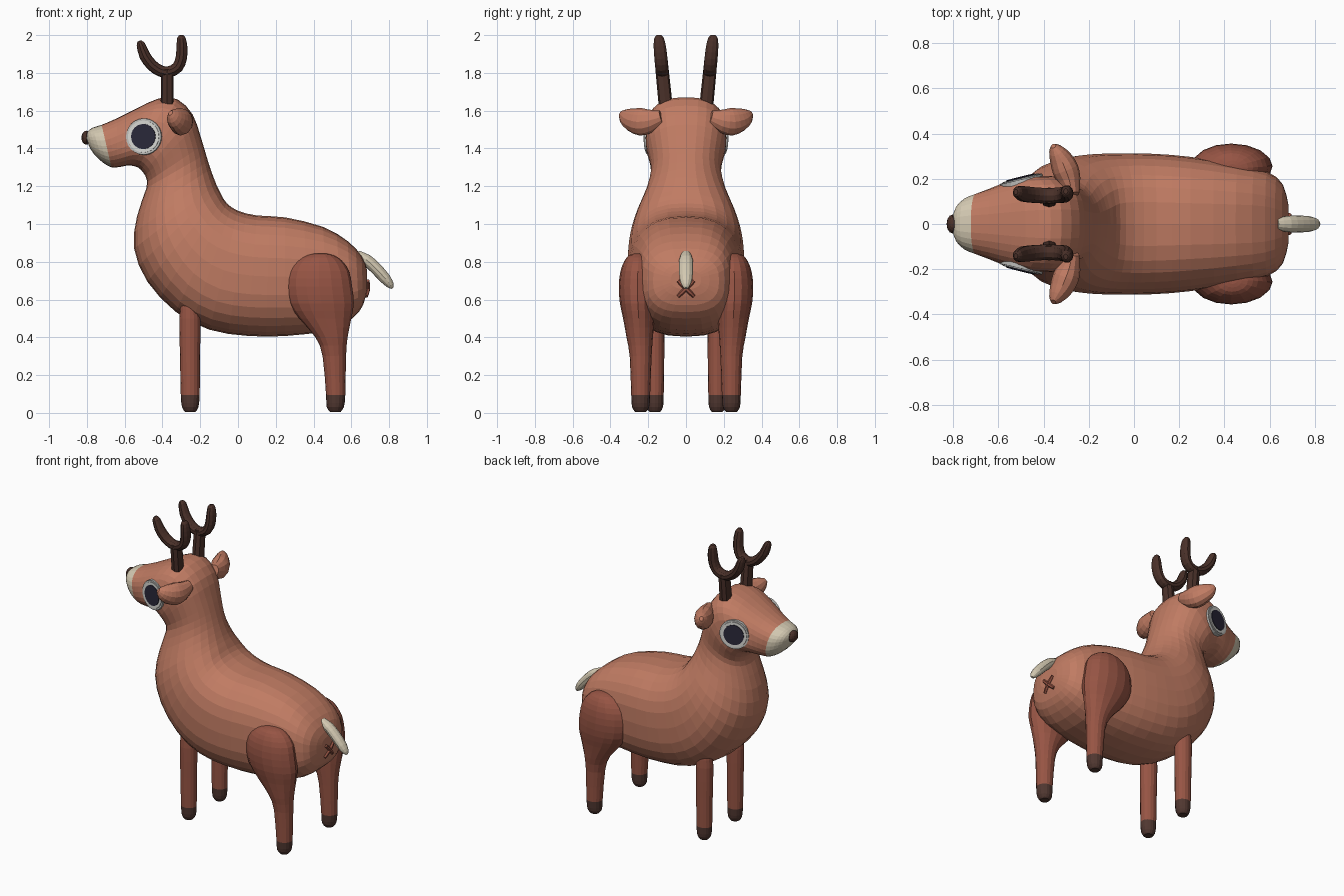
import bpy, bmesh, math
from mathutils import Vector as V, Matrix

cube = bpy.data.objects.get("Cube")
if cube:
    bpy.data.objects.remove(cube, do_unlink=True)


def material(name, rgb):
    m = bpy.data.materials.new(name)
    m.use_nodes = True
    m.diffuse_color = (*rgb, 1)
    m.node_tree.nodes["Principled BSDF"].inputs["Base Color"].default_value = (*rgb, 1)
    return m


COAT = material("tan coat", (0.53, 0.2, 0.125))
LEG = material("red brown leg", (0.31, 0.09, 0.058))
HOOF = material("dark hoof", (0.08, 0.038, 0.03))
HORN = material("dark antler", (0.068, 0.03, 0.022))
CREAM = material("cream", (0.65, 0.58, 0.44))
EYE = material("eye white", (0.66, 0.66, 0.63))
RIM = material("eye rim grey", (0.5, 0.5, 0.48))
PUPIL = material("pupil", (0.022, 0.02, 0.04))


def finish(name, bm, mats, rule=None):
    bmesh.ops.recalc_face_normals(bm, faces=bm.faces)
    if rule:
        for f in bm.faces:
            f.material_index = rule(f.calc_center_median())
    me = bpy.data.meshes.new(name)
    bm.to_mesh(me)
    bm.free()
    for m in mats:
        me.materials.append(m)
    ob = bpy.data.objects.new(name, me)
    bpy.context.collection.objects.link(ob)


def refine(rings):
    """Add a smoothly interpolated ring between each pair."""
    out = [rings[0]]
    for i in range(1, len(rings)):
        a, b = rings[max(i - 2, 0)], rings[min(i + 1, len(rings) - 1)]
        near = zip(a, rings[i - 1], rings[i], b)
        out.append(tuple(((q + r) * 9 - p - s) / 16 for p, q, r, s in near))
        out.append(rings[i])
    return out


def loft(name, rings, mats, sides=14, rule=None):
    """Skin a row of rings, each a centre, two half-axes and a roundness power."""
    bm = bmesh.new()
    loops = []
    for c, u, v, power in refine(rings):
        loop = []
        for i in range(sides):
            a = math.tau * i / sides
            p, q = math.cos(a), math.sin(a)
            p = math.copysign(abs(p) ** power, p)
            q = math.copysign(abs(q) ** power, q)
            loop.append(bm.verts.new(c + u * p + v * q))
        loops.append(loop)
    for a, b in zip(loops, loops[1:]):
        for i in range(sides):
            j = (i + 1) % sides
            bm.faces.new((a[i], a[j], b[j], b[i]))
    bm.faces.new(loops[0])
    bm.faces.new(loops[-1])
    finish(name, bm, mats, rule)


def tube(name, path, mats, side, flat=1.0, sides=12, power=1.0):
    """Skin a path of (point, radius); side fixes the roll, flat scales across it."""
    pts = [V(p) for p, r in path]
    rings = []
    for i, (p, r) in enumerate(path):
        t = (pts[min(i + 1, len(pts) - 1)] - pts[max(i - 1, 0)]).normalized()
        u = t.cross(V(side)).normalized()
        rings.append((pts[i], u * r * flat, u.cross(t) * r, power))
    loft(name, rings, mats, sides)


# Body, neck and head: back x, z, front x, z, half width, roundness
profile = [
    (.684, .755, .684, .655, .08, .8), (.655, .83, .662, .57, .175, .75),
    (.58, .91, .605, .5, .23, .72), (.45, .985, .48, .437, .262, .74),
    (.25, 1.035, .25, .407, .297, .78), (.1, 1.045, .05, .408, .311, .78),
    (0, 1.07, -.15, .44, .312, .78), (-.06, 1.11, -.33, .535, .308, .82),
    (-.09, 1.16, -.48, .695, .293, .9), (-.115, 1.21, -.55, .87, .262, .95),
    (-.145, 1.29, -.535, 1.04, .212, .95), (-.17, 1.37, -.485, 1.19, .186, .9),
    (-.2, 1.47, -.485, 1.24, .196, .85), (-.24, 1.58, -.5, 1.27, .212, .82),
    (-.32, 1.66, -.53, 1.3, .212, .8), (-.42, 1.665, -.575, 1.31, .206, .8),
    (-.54, 1.61, -.61, 1.305, .182, .82), (-.64, 1.56, -.64, 1.3, .156, .85),
    (-.722, 1.525, -.67, 1.3, .135, .85), (-.77, 1.51, -.715, 1.325, .115, .85),
    (-.795, 1.49, -.763, 1.37, .083, .85), (-.805, 1.465, -.79, 1.415, .045, .9)]
rings = []
for bx, bz, fx, fz, w, power in profile:
    back, front = V((bx, 0, bz)), V((fx, 0, fz))
    rings.append(((back + front) / 2, (back - front) / 2, V((0, w, 0)), power))
# The muzzle lies ahead of a slanted line across the snout
loft("body_and_head", rings, [COAT, CREAM], 28,
     lambda c: int(c.x + 0.24 * (c.z - 1.3) < -0.672 and c.z > 1.25))

# Nose
bm = bmesh.new()
bmesh.ops.create_uvsphere(bm, u_segments=12, v_segments=8, radius=1)
bmesh.ops.transform(bm, matrix=Matrix.Translation((-.803, 0, 1.457)) @
                    Matrix.Diagonal((.026, .042, .037, 1)), verts=bm.verts)
finish("nose", bm, [HORN])

# Tail
tube("tail", [((.63, 0, .84), .025), ((.68, 0, .81), .036), ((.73, 0, .765), .037),
              ((.78, 0, .71), .034), ((.808, 0, .675), .022), ((.817, 0, .66), .008)],
     [CREAM], (0, 1, 0), 0.85)

# Crossed mark below the tail
for name, s in (("mark_left", 1), ("mark_right", -1)):
    tube(name, [((.678, -.042 * s, .617), .01), ((.688, 0, .658), .013),
                ((.687, .042 * s, .7), .01)], [LEG], (1, 0, 0), 1, 6)

# Leg rows: centre x, y, z, half depth, half width
hind = [(.515, .24, .005, .028, .028), (.515, .24, .03, .045, .045), (.517, .24, .095, .051, .05),
        (.51, .24, .3, .062, .058), (.495, .245, .4, .085, .07), (.462, .25, .5, .138, .083),
        (.442, .255, .58, .171, .095), (.43, .258, .67, .174, .098), (.428, .255, .75, .16, .092),
        (.43, .252, .805, .12, .074), (.434, .25, .835, .07, .05), (.436, .25, .845, .02, .015)]
fore = [(-.253, .165, .005, .028, .028), (-.253, .165, .03, .043, .043),
        (-.253, .165, .095, .05, .047), (-.254, .165, .3, .053, .05),
        (-.255, .165, .5, .056, .052), (-.255, .165, .58, .045, .045)]

for side, s in (("left", 1), ("right", -1)):
    # Legs with dark hooves
    for part, rows in (("hind_leg_", hind), ("fore_leg_", fore)):
        loft(part + side, [(V((x, y * s, z)), V((a, 0, 0)), V((0, b, 0)), 1)
                           for x, y, z, a, b in rows],
             [LEG, HOOF], 16, lambda c: int(c.z < 0.09))

    # Ear
    tube("ear_" + side, [((-.27, .13 * s, 1.565), .036), ((-.285, .19 * s, 1.546), .062),
                         ((-.303, .24 * s, 1.541), .073), ((-.325, .29 * s, 1.553), .062),
                         ((-.345, .325 * s, 1.572), .042), ((-.357, .345 * s, 1.588), .015)],
         [COAT], (0, 0, 1), 0.8)

    # Antler: stem and forked top, leaning outward with height
    def lean(x, z):
        return (x, s * (.11 + .1 * (z - 1.65)), z)
    tube("antler_stem_" + side, [(lean(-.375, 1.6), .037), (lean(-.375, 1.72), .036),
                                 (lean(-.375, 1.82), .035)], [HORN], (0, 1, 0), .93, 8, .75)
    fork = [(-.523, 1.968, .012), (-.515, 1.95, .027), (-.493, 1.89, .035), (-.455, 1.84, .036),
            (-.41, 1.81, .036), (-.365, 1.805, .036), (-.32, 1.83, .036), (-.3, 1.88, .036),
            (-.297, 1.94, .034), (-.3, 1.985, .026), (-.302, 2, .012)]
    tube("antler_fork_" + side, [(lean(x, z), r) for x, z, r in fork], [HORN], (0, 1, 0), .84, 10)

    # Eye: rim, white and pupil stacked outward
    normal = V((-.25, s, .03)).normalized()
    turn = normal.to_track_quat('Z', 'Y').to_matrix().to_4x4()
    for part, r, top, mat in (("eye_rim_", .1, .0, RIM), ("eye_white_", .088, .004, EYE),
                              ("eye_pupil_", .069, .008, PUPIL)):
        bm = bmesh.new()
        bmesh.ops.create_cone(bm, cap_ends=True, segments=24, radius1=r, radius2=r * .96,
                              depth=.05)
        at = V((-.5, .2 * s, 1.463)) + normal * (top - .025)
        bmesh.ops.transform(bm, matrix=Matrix.Translation(at) @ turn, verts=bm.verts)
        finish(part + side, bm, [mat])
